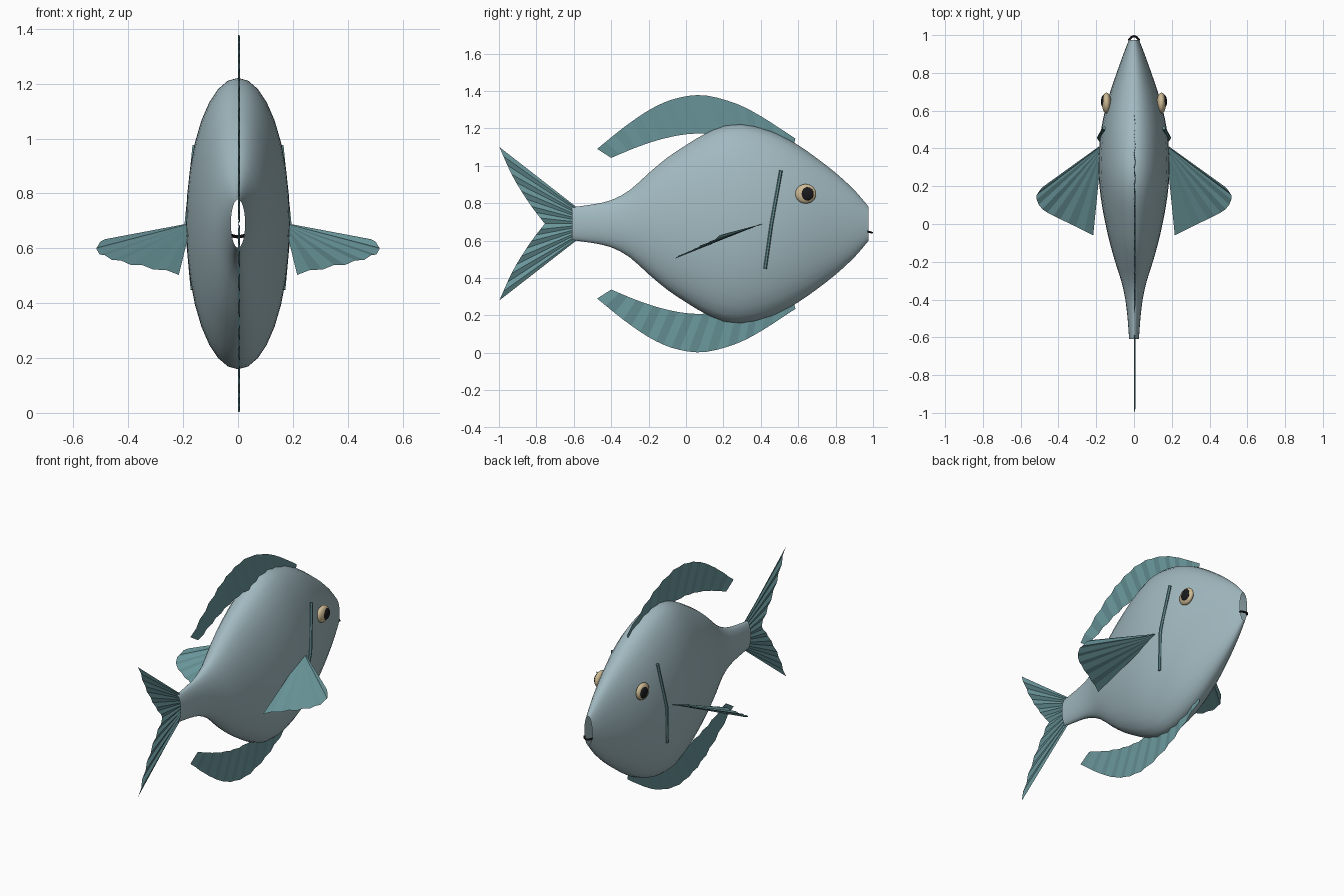
import bpy, bmesh, math
from mathutils import Vector

if "Cube" in bpy.data.objects:
    bpy.data.objects.remove(bpy.data.objects["Cube"])

MID = 0.69  # height of the body axis


def mat(name, c):
    m = bpy.data.materials.new(name)
    m.diffuse_color = (*c, 1)
    m.use_nodes = True
    m.node_tree.nodes["Principled BSDF"].inputs["Base Color"].default_value = m.diffuse_color
    return m


SKIN = mat("skin", (0.36, 0.49, 0.53))
FIN = mat("fin", (0.14, 0.30, 0.32))
IRIS = mat("iris", (0.62, 0.50, 0.30))
BLACK = mat("black", (0.01, 0.01, 0.012))


def make(name, verts, faces, material, smooth=False):
    me = bpy.data.meshes.new(name)
    me.from_pydata([tuple(v) for v in verts], [], faces)
    me.materials.append(material)
    bm = bmesh.new()
    bm.from_mesh(me)
    bmesh.ops.recalc_face_normals(bm, faces=bm.faces)
    bm.to_mesh(me)
    bm.free()
    if smooth:
        me.shade_smooth()
    ob = bpy.data.objects.new(name, me)
    bpy.context.collection.objects.link(ob)
    return ob


def spline(pts, n):
    """n + 1 samples of a Catmull-Rom curve through pts."""
    p = [Vector(q) for q in pts]
    p = [2 * p[0] - p[1]] + p + [2 * p[-1] - p[-2]]
    out = []
    for k in range(n + 1):
        u = k / n * (len(pts) - 1)
        i = min(int(u), len(pts) - 2)
        t = u - i
        a, b, c, d = p[i:i + 4]
        out.append(0.5 * (2 * b + (c - a) * t + (2 * a - 5 * b + 4 * c - d) * t * t
                          + (3 * b - a - 3 * c + d) * t ** 3))
    return out


def loft(rings, closed=True):
    n = len(rings[0])
    verts = [v for r in rings for v in r]
    faces = []
    for i in range(len(rings) - 1):
        for j in range(n if closed else n - 1):
            k = (j + 1) % n
            faces.append((i * n + j, i * n + k, (i + 1) * n + k, (i + 1) * n + j))
    return verts, faces


def tube(name, pts, r, material, sides=6):
    rings = []
    for i, p in enumerate(pts):
        d = (pts[min(i + 1, len(pts) - 1)] - pts[max(i - 1, 0)]).normalized()
        a = d.cross(Vector((0, 0.3, 1)) if abs(d.z) < 0.7 else Vector((1, 0, 0))).normalized()
        b = d.cross(a)
        rings.append([p + r * (a * math.cos(t) + b * math.sin(t))
                      for t in (2 * math.pi * j / sides for j in range(sides))])
    v, f = loft(rings)
    n = len(v)
    f += [tuple(range(sides)), tuple(range(n - sides, n))]
    return make(name, v, f, material)


# body: open-ended tube of elliptical sections (y, half width, half height)
SECTIONS = [(-0.61, 0.026, 0.088), (-0.5, 0.034, 0.103), (-0.4, 0.046, 0.126),
            (-0.3, 0.068, 0.18), (-0.2, 0.1, 0.27), (-0.1, 0.128, 0.353),
            (0, 0.151, 0.42), (0.1, 0.17, 0.48), (0.2, 0.183, 0.522),
            (0.3, 0.189, 0.531), (0.4, 0.185, 0.512), (0.5, 0.174, 0.475),
            (0.6, 0.154, 0.42), (0.7, 0.126, 0.35), (0.8, 0.092, 0.272),
            (0.9, 0.056, 0.18), (0.975, 0.027, 0.092)]
N = 32
rings = [[(w * math.cos(2 * math.pi * j / N), y, MID + h * math.sin(2 * math.pi * j / N))
          for j in range(N)] for y, w, h in spline(SECTIONS, 32)]
make("body", *loft(rings), SKIN, True)


def pleated(name, inner, outer, n, sign=1):
    """Thin sheet between two (y, z offset) curves, rippled by its rays."""
    a, b = spline(inner, n), spline(outer, n)
    rows = []
    for i in range(n + 1):
        x = 0.008 * (i % 2)
        rows.append([(x, p[0], MID + sign * p[1]) for p in (a[i], b[i])])
    make(name, *loft(rows, False), FIN)


# back and belly fins
OUTER = [(0.585, 0.455), (0.4, 0.575), (0.26, 0.645), (0.09, 0.687),
         (-0.06, 0.668), (-0.19, 0.612), (-0.33, 0.517), (-0.475, 0.4)]
INNER = [(0.57, 0.40), (0.42, 0.44), (0.3, 0.465), (0.16, 0.478),
         (0.02, 0.48), (-0.12, 0.455), (-0.26, 0.41), (-0.4, 0.352)]
pleated("back_fin", INNER, OUTER, 22)
pleated("belly_fin", INNER, OUTER, 22, -1)

# forked tail, two mirrored lobes
EDGE = [(-0.998, 0.41), (-0.925, 0.25), (-0.835, 0.105), (-0.755, 0.0)]
ROOT = [(-0.58, 0.085), (-0.575, 0.057), (-0.57, 0.028), (-0.57, 0.0)]
pleated("tail_upper_lobe", ROOT, EDGE, 10)
pleated("tail_lower_lobe", ROOT, EDGE, 10, -1)

# paired parts
TIPS = [(0.485, 0.195, 0.637), (0.517, 0.145, 0.6), (0.49, 0.083, 0.573),
        (0.42, 0.04, 0.55), (0.325, -0.005, 0.53), (0.216, -0.06, 0.507)]
GILL = [(0.158, 0.508, 0.975), (0.187, 0.457, 0.69), (0.165, 0.423, 0.45)]


def ball(name, centre, size, material):
    bpy.ops.mesh.primitive_uv_sphere_add(segments=20, ring_count=12, location=centre)
    ob = bpy.context.object
    ob.name = name
    ob.scale = size
    ob.data.materials.append(material)
    ob.data.shade_smooth()


for s, side in ((1, "right"), (-1, "left")):
    # side fin: pleated fan
    rows = []
    for i, p in enumerate(spline(TIPS, 12)):
        t = i / 12
        lift = 0.004 * (1 if i % 2 else -1)
        rows.append([(s * 0.172, 0.42 - 0.04 * t, 0.692 - 0.012 * t),
                     (s * p.x, p.y, p.z + lift)])
    make(side + "_side_fin", *loft(rows, False), FIN)
    # gill line
    tube(side + "_gill", [Vector((s * x, y, z)) for x, y, z in GILL], 0.009, FIN)
    # eye and pupil
    ball(side + "_eye", (s * 0.145, 0.64, 0.85), (0.025, 0.056, 0.052), IRIS)
    ball(side + "_pupil", (s * 0.16, 0.648, 0.85), (0.015, 0.035, 0.036), BLACK)

# mouth
tube("mouth", spline([(-0.028, 0.972, 0.648), (-0.015, 0.988, 0.644), (0, 0.994, 0.642),
                      (0.015, 0.988, 0.644), (0.028, 0.972, 0.648)], 8), 0.006, BLACK)
